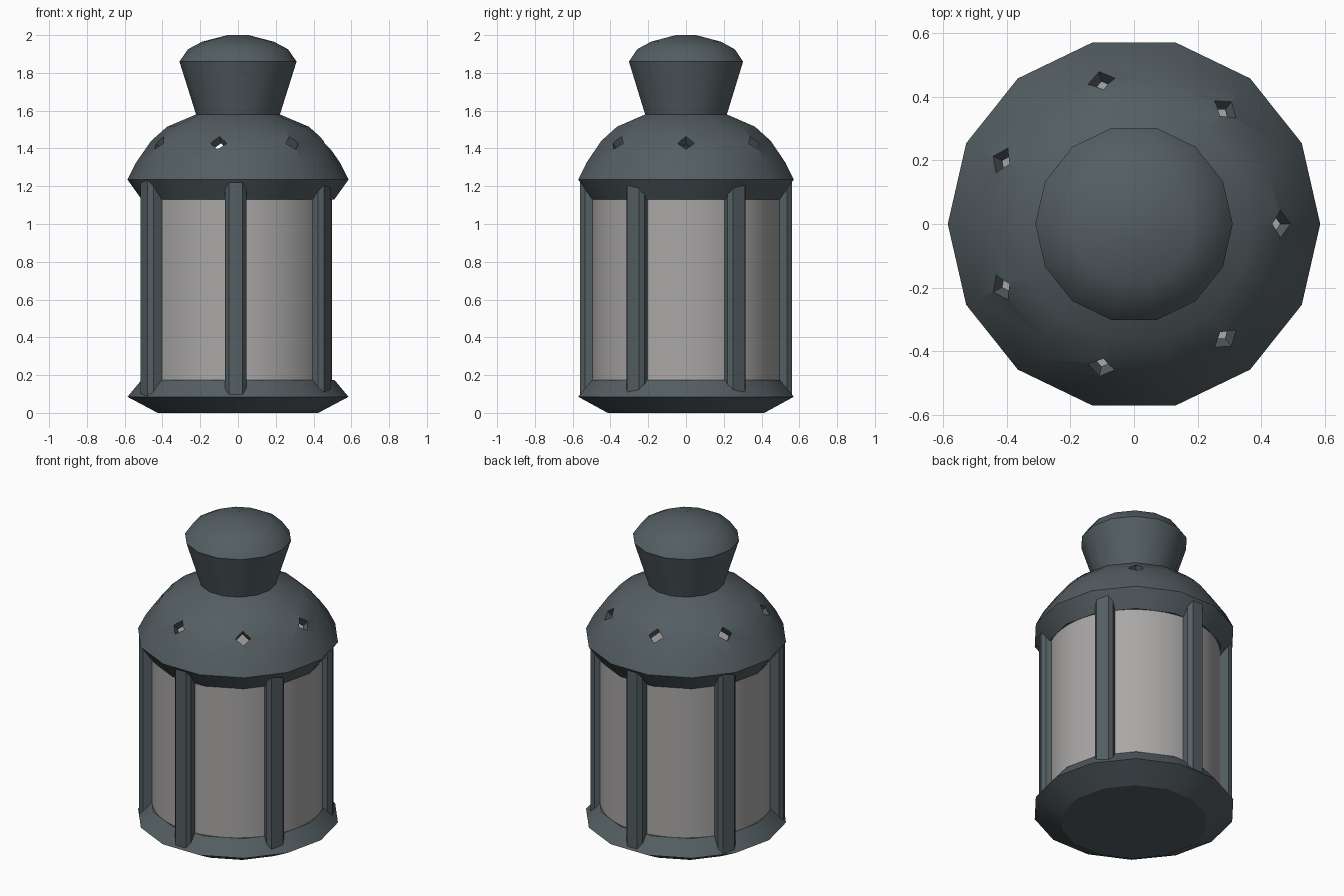
import bpy, bmesh, math
from mathutils import Matrix

if "Cube" in bpy.data.objects:
    bpy.data.objects.remove(bpy.data.objects["Cube"])


def material(name, rgb):
    m = bpy.data.materials.new(name)
    m.diffuse_color = (*rgb, 1)
    m.use_nodes = True
    m.node_tree.nodes["Principled BSDF"].inputs["Base Color"].default_value = m.diffuse_color
    return m


METAL = material("dark metal", (0.088, 0.112, 0.122))
GLASS = material("grey glass", (0.40, 0.39, 0.385))


def finish(bm, name, mat, smooth=None):
    bmesh.ops.recalc_face_normals(bm, faces=bm.faces)
    me = bpy.data.meshes.new(name)
    bm.to_mesh(me)
    bm.free()
    me.materials.append(mat)
    ob = bpy.data.objects.new(name, me)
    bpy.context.collection.objects.link(ob)
    if smooth:
        shade(ob, smooth)
    return ob


def select(ob):
    bpy.ops.object.select_all(action='DESELECT')
    ob.select_set(True)
    bpy.context.view_layer.objects.active = ob


def shade(ob, deg):
    select(ob)
    bpy.ops.object.shade_smooth_by_angle(angle=math.radians(deg))


def lathe(profile, n):
    """Revolve (radius, z) points around z; first and last lie on the axis."""
    bm = bmesh.new()
    rings = []
    for r, z in profile:
        if r == 0:
            rings.append([bm.verts.new((0, 0, z))] * n)
        else:
            rings.append([bm.verts.new((r * math.cos(2 * math.pi * i / n),
                                        r * math.sin(2 * math.pi * i / n), z))
                          for i in range(n)])
    for a, b in zip(rings, rings[1:]):
        for i in range(n):
            j = (i + 1) % n
            bm.faces.new(list(dict.fromkeys((a[i], a[j], b[j], b[i]))))
    return bm


# Base tray
finish(lathe([(0, 0), (0.425, 0), (0.585, 0.085), (0.51, 0.175), (0, 0.175)], 14),
       "base", METAL, 28)

# Glass cylinder
finish(lathe([(0, 0.12), (0.497, 0.12), (0.497, 1.17), (0, 1.17)], 56),
       "glass", GLASS, 28)

# Hollow domed roof with flared knob on top
roof = finish(lathe([
    (0, 1.54), (0.2, 1.535), (0.35, 1.475), (0.43, 1.40), (0.505, 1.30),
    (0.53, 1.235), (0.46, 1.13), (0.51, 1.13),
    (0.585, 1.235), (0.54, 1.325), (0.46, 1.44), (0.375, 1.515), (0.222, 1.58),
    (0.31, 1.86), (0.265, 1.925), (0.19, 1.965), (0.055, 2.0), (0, 2.0)], 14),
    "roof", METAL)

# Seven diamond vent holes cut through the dome
bm = bmesh.new()
for k in range(7):
    m = (Matrix.Rotation(2 * math.pi * k / 7, 4, 'Z')
         @ Matrix.Translation((0.465, 0, 1.432))
         @ Matrix.Rotation(math.radians(-47), 4, 'Y')
         @ Matrix.Rotation(math.radians(45), 4, 'X')
         @ Matrix.Diagonal((0.16, 0.062, 0.062, 1)))
    bmesh.ops.create_cube(bm, size=1, matrix=m)
cutter = finish(bm, "vent_cutter", METAL)
cutter.hide_render = True
mod = roof.modifiers.new("vents", 'BOOLEAN')
mod.operation = 'DIFFERENCE'
mod.solver = 'EXACT'
mod.object = cutter
select(roof)
bpy.ops.object.modifier_apply(modifier=mod.name)
bpy.data.objects.remove(cutter)
shade(roof, 28)

# Six chamfered posts: (radius, half width, bottom z, top z)
SECTION = [(0.56, 0.036, 0.085, 1.235), (0.535, 0.056, 0.10, 1.22),
           (0.47, 0.056, 0.13, 1.17)]
loop = [(r, w, b, t) for r, w, b, t in SECTION]
loop += [(r, -w, b, t) for r, w, b, t in reversed(SECTION)]
for k in range(6):
    bm = bmesh.new()
    low = [bm.verts.new((r, w, b)) for r, w, b, t in loop]
    high = [bm.verts.new((r, w, t)) for r, w, b, t in loop]
    for i in range(6):
        j = (i + 1) % 6
        bm.faces.new((low[i], low[j], high[j], high[i]))
    for ring in (low, high):
        for i in (0, 1):
            bm.faces.new((ring[i], ring[i + 1], ring[4 - i], ring[5 - i]))
    bm.transform(Matrix.Translation((-0.012, 0, 0))
                 @ Matrix.Rotation(math.radians(30 + 60 * k), 4, 'Z'))
    finish(bm, f"post_{k + 1}", METAL)
